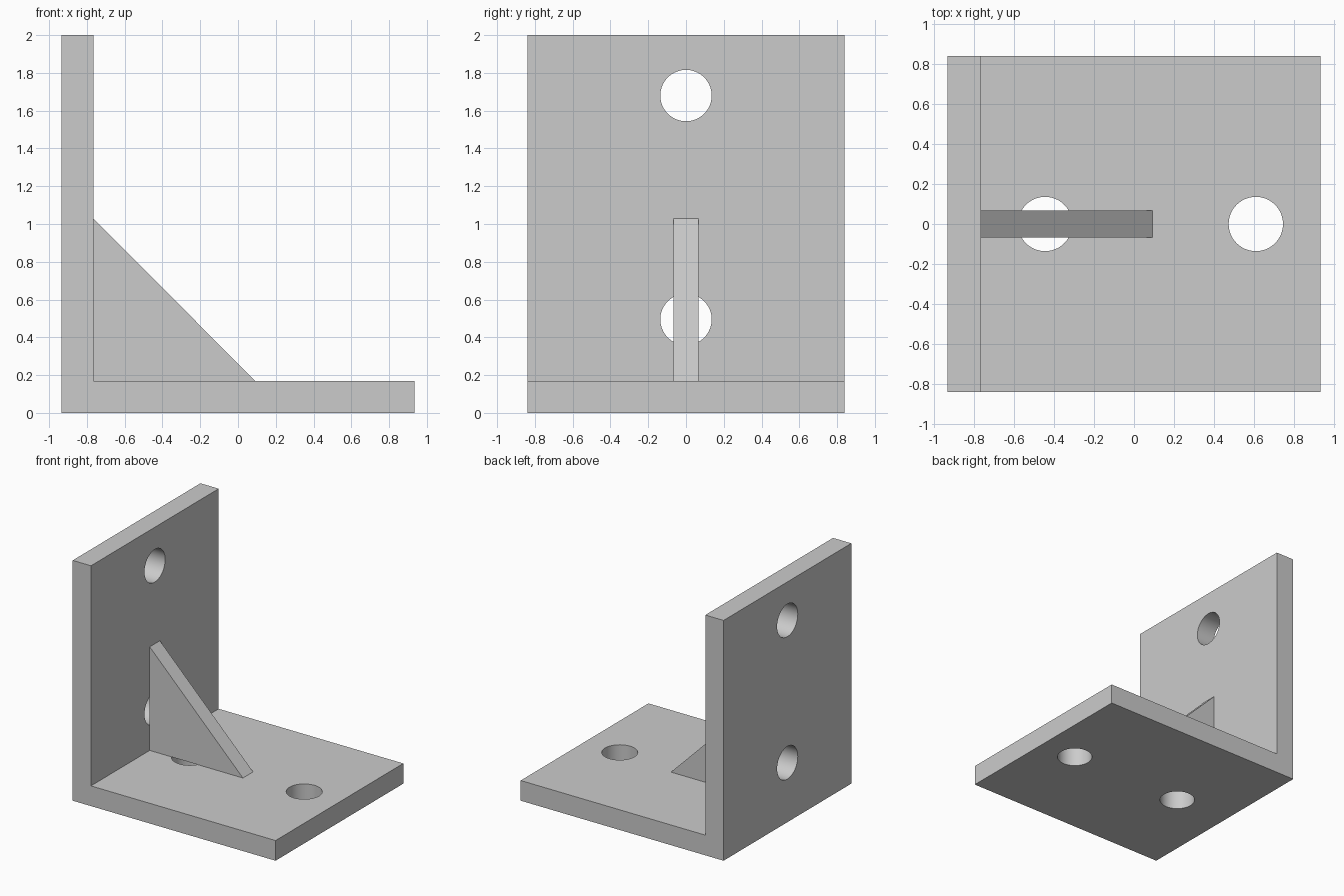
import bpy
import bmesh
import math

if "Cube" in bpy.data.objects:
    bpy.data.objects.remove(bpy.data.objects["Cube"], do_unlink=True)

X0, X1 = -0.934, 0.934      # outer extents
THICK = 0.168               # plate thickness
HALF_W = 0.84               # half width
INNER = X0 + THICK
HOLE_R = 0.136

grey = bpy.data.materials.new("plain grey")
grey.use_nodes = True
colour = (0.6, 0.6, 0.6, 1)
grey.diffuse_color = colour
grey.node_tree.nodes["Principled BSDF"].inputs["Base Color"].default_value = colour


def extrude_profile(name, profile, half):
    """Extrude an x-z outline symmetrically along y."""
    bm = bmesh.new()
    face = bm.faces.new([bm.verts.new((x, -half, z)) for x, z in profile])
    ext = bmesh.ops.extrude_face_region(bm, geom=[face])
    verts = [g for g in ext["geom"] if isinstance(g, bmesh.types.BMVert)]
    bmesh.ops.translate(bm, verts=verts, vec=(0, 2 * half, 0))
    bmesh.ops.recalc_face_normals(bm, faces=bm.faces)
    mesh = bpy.data.meshes.new(name)
    bm.to_mesh(mesh)
    bm.free()
    mesh.materials.append(grey)
    obj = bpy.data.objects.new(name, mesh)
    bpy.context.collection.objects.link(obj)
    return obj


def drill(target, location, tilt):
    """Cut a round hole through the target."""
    bpy.ops.mesh.primitive_cylinder_add(vertices=64, radius=HOLE_R, depth=0.4,
                                        location=location, rotation=(0, tilt, 0))
    cutter = bpy.context.object
    cutter.name = "hole_cutter"
    cutter.data.materials.append(grey)
    mod = target.modifiers.new("hole", 'BOOLEAN')
    mod.operation = 'DIFFERENCE'
    mod.solver = 'EXACT'
    mod.object = cutter
    bpy.context.view_layer.objects.active = target
    bpy.ops.object.modifier_apply(modifier=mod.name)
    bpy.data.objects.remove(cutter, do_unlink=True)


# L-shaped bracket: base plate and upright plate in one piece
bracket = extrude_profile("angle_bracket", [
    (X0, 0), (X1, 0), (X1, THICK), (INNER, THICK), (INNER, 2), (X0, 2)], HALF_W)

# Two holes in the base, two in the upright
for x in (-0.445, 0.61):
    drill(bracket, (x, 0, THICK / 2), 0)
for z in (0.495, 1.68):
    drill(bracket, ((X0 + INNER) / 2, 0, z), math.pi / 2)

# Triangular stiffening rib in the corner
rib = extrude_profile("corner_rib", [
    (INNER, THICK), (0.092, THICK), (INNER, 1.03)], 0.067)

# Smooth hole walls, sharp plate edges
bpy.ops.object.select_all(action='DESELECT')
bracket.select_set(True)
bpy.context.view_layer.objects.active = bracket
bpy.ops.object.shade_smooth_by_angle(angle=math.radians(30))
